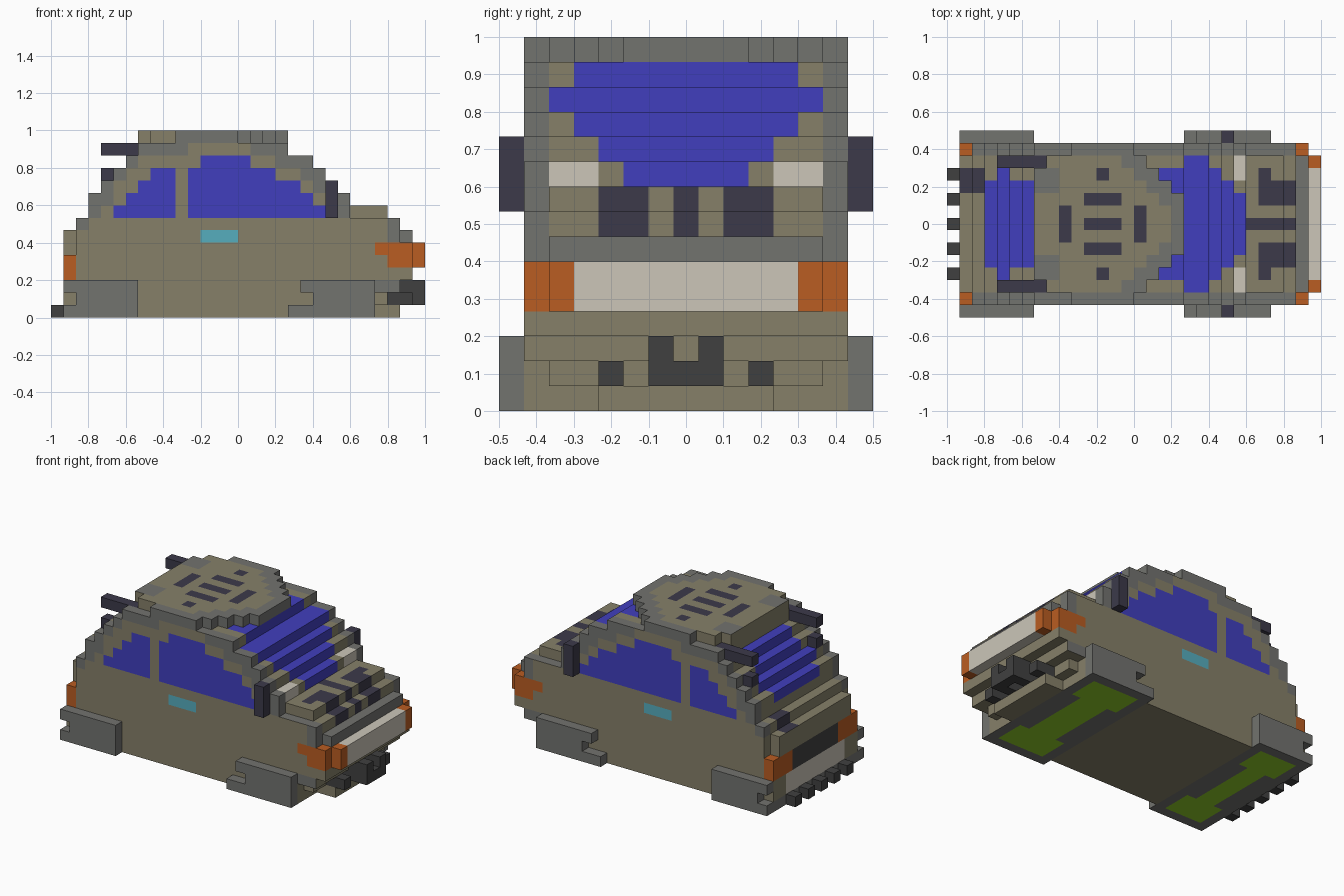
import bpy
import bmesh

if "Cube" in bpy.data.objects:
    bpy.data.objects.remove(bpy.data.objects["Cube"])

U = 1 / 15  # block size; grid is 30 x 15 x 15 blocks


def material(name, r, g, b):
    lin = [((c / 255 + 0.055) / 1.055) ** 2.4 for c in (r, g, b)]
    m = bpy.data.materials.new(name)
    m.diffuse_color = (*lin, 1)
    m.use_nodes = True
    m.node_tree.nodes["Principled BSDF"].inputs["Base Color"].default_value = m.diffuse_color
    return m


MATS = {n: material(n, *c) for n, c in {
    "tan": (134, 128, 105), "grey": (114, 115, 111), "blue": (65, 63, 190),
    "navy": (60, 58, 74), "charcoal": (64, 64, 64), "orange": (186, 93, 34),
    "cream": (204, 198, 185), "cyan": (86, 174, 190), "green": (145, 205, 40)}.items()}

cells = {}    # block -> part name
colour = {}   # part name -> base colour
paints = []   # (direction axis, sign, block ranges, colour)


def fill(part, col, i, j, k, mirror=False, existing=False):
    """Give a range of blocks to a part (ends exclusive)."""
    colour[part] = col
    for x in range(*i):
        for y in range(*j):
            for z in range(*k):
                for yy in ((y, 14 - y) if mirror else (y,)):
                    if not existing or (x, yy, z) in cells:
                        cells[x, yy, z] = part


def paint(axis, sign, col, i, j, k, mirror=False):
    paints.append((axis, sign, (i, j, k), col))
    if mirror:
        s = -sign if axis == 1 else sign
        paints.append((axis, s, (i, (15 - j[1], 15 - j[0]), k), col))


# Body: start and end of each layer, stepping in towards the roof
SPANS = [(1, 26), (1, 26), (1, 28), (1, 29), (1, 29), (2, 28), (2, 28), (2, 28),
         (3, 24), (3, 24), (4, 23), (5, 22), (6, 21), (7, 19)]
for k, span in enumerate(SPANS):
    fill("body", "tan", span, (1, 14), (k, k + 1))
fill("body", "tan", (1, 29), (2, 13), (5, 7))
fill("body", "tan", (26, 28), (4, 11), (0, 1))
fill("body", "tan", (26, 27), (2, 13), (1, 2))

# Hood with dark vents
fill("hood", "tan", (24, 27), (2, 13), (8, 9))
for k, end in ((7, 28), (8, 27)):
    fill("hood_vents", "navy", (24, end), (7, 8), (k, k + 1), existing=True)
    fill("hood_vents", "navy", (25, 26), (9, 12), (k, k + 1), True, True)
    fill("hood_vents", "navy", (26, end), (9, 11), (k, k + 1), True, True)

# Roof: curved front edge with a grey rim
for j, start, end in ((1, 10, 15), (2, 8, 16), (3, 7, 17), (4, 7, 18),
                      (5, 7, 19), (6, 7, 19), (7, 7, 19)):
    fill("roof", "tan", (start, end), (j, j + 1), (14, 15), True)
    rim = start if j == 1 else end - (2 if j < 6 else 1)
    fill("roof_rim", "grey", (rim, end), (j, j + 1), (14, 15), True)
paint(2, 1, "grey", (7, 9), (3, 5), (14, 15), True)
paint(2, 1, "navy", (9, 10), (6, 9), (14, 15))
paint(2, 1, "navy", (15, 16), (6, 9), (14, 15))
for j in (5, 7, 9):
    paint(2, 1, "navy", (11, 14), (j, j + 1), (14, 15))
paint(2, 1, "navy", (12, 13), (3, 4), (14, 15), True)

# Grey pillars along the stepped outline
for k, a, b, c, d in ((13, 7, 11, 16, 19), (12, 6, 7, 18, 21), (11, 5, 6, 20, 22),
                      (10, 4, 5, 21, 23), (9, 3, 5, 23, 24), (8, 3, 4, 23, 24),
                      (7, 2, 3, 27, 28)):
    fill("pillars", "grey", (a, b), (1, 2), (k, k + 1), True)
    fill("pillars", "grey", (c, d), (1, 2), (k, k + 1), True)
paint(2, 1, "grey", (3, 28), (1, 2), (6, 14), True)
fill("grille_bar", "grey", (28, 29), (2, 13), (6, 7))
fill("grille_bar", "grey", (27, 28), (1, 2), (6, 7), True)

# Windscreen and rear window
for i0, i1, j, k in ((17, 19, 3, 13), (19, 21, 2, 12), (21, 22, 3, 11), (22, 23, 4, 10),
                     (23, 24, 5, 9)):
    fill("windscreen", "blue", (i0, i1), (j, 15 - j), (k, k + 1))
for i, j, k in ((6, 4, 12), (5, 4, 11), (4, 3, 10), (3, 4, 9)):
    fill("rear_window", "blue", (i, i + 1), (j, 15 - j), (k, k + 1))

# Side windows and door handles
for k, a, b in ((8, 5, 22), (9, 6, 21), (10, 7, 20), (11, 8, 18)):
    paint(1, -1, "blue", (a, 10), (1, 2), (k, k + 1), True)
    paint(1, -1, "blue", (11, b), (1, 2), (k, k + 1), True)
paint(1, -1, "blue", (12, 16), (1, 2), (12, 13), True)
paint(1, -1, "cyan", (12, 15), (1, 2), (6, 7), True)

# Headlights, turn signals and upper lamps
fill("headlight_panel", "cream", (29, 30), (3, 12), (4, 6))
fill("front_signals", "orange", (29, 30), (2, 3), (4, 6), True)
fill("front_signals", "orange", (28, 29), (1, 2), (4, 6), True)
fill("front_signals", "orange", (27, 28), (1, 2), (4, 6), True)
fill("front_signals", "orange", (26, 27), (1, 2), (5, 6), True)
fill("upper_lamps", "cream", (23, 24), (2, 4), (9, 10), True)

# Front bumper tubes
paint(1, -1, "grey", (26, 28), (1, 2), (2, 3), True)
fill("bumper_tubes", "charcoal", (28, 30), (6, 7), (2, 3), True)
fill("bumper_tubes", "charcoal", (27, 30), (6, 7), (1, 2), True)
fill("bumper_tubes", "charcoal", (29, 30), (7, 8), (1, 2))
fill("bumper_tubes", "charcoal", (27, 29), (4, 5), (1, 2), True)

# Rear: tail lights, plates, deck lid patch, teeth
fill("tail_lights", "orange", (1, 2), (1, 4), (3, 5), True)
paint(0, -1, "charcoal", (1, 2), (4, 11), (3, 5))
paint(0, -1, "cream", (1, 2), (3, 12), (1, 3))
paint(0, -1, "grey", (1, 2), (1, 14), (0, 1))
paint(2, 1, "navy", (1, 3), (10, 12), (6, 8))
paint(0, -1, "navy", (2, 3), (10, 12), (7, 8))
for j in range(3, 12, 2):
    fill("rear_teeth", "charcoal", (0, 1), (j, j + 1), (0, 1))

# Rear spoiler bars and mirrors
fill("spoiler_bars", "navy", (4, 8), (2, 3), (13, 14), True)
fill("spoiler_bars", "navy", (4, 5), (2, 3), (11, 12), True)
fill("side_mirrors", "navy", (22, 23), (0, 1), (8, 11), True)

# Fenders, with green axle and wheel shapes underneath
for k, rear, front in ((0, 1, 19), (1, 2, 21), (2, 1, 20)):
    fill("fenders", "grey", (rear, 7), (0, 1), (k, k + 1), True)
    fill("fenders", "grey", (front, 26), (0, 1), (k, k + 1), True)
for a, b in ((1, 7), (19, 26)):
    paint(2, -1, "grey", (a, b), (0, 15), (0, 1))
    paint(2, -1, "green", (a + 1, b - 1), (1, 4), (0, 1), True)
    paint(2, -1, "green", (a + 2, b - 2), (4, 11), (0, 1))


def face_colour(cell, axis, sign):
    col = colour[cells[cell]]
    for a, s, box, c in paints:
        if (a, s) == (axis, sign) and all(lo <= v < hi for v, (lo, hi) in zip(cell, box)):
            col = c
    return col


# One mesh per part, made of its exposed faces only
for part in sorted(set(cells.values())):
    mesh = bpy.data.meshes.new(part)
    bm = bmesh.new()
    verts, slots = {}, []
    for cell in [c for c, p in cells.items() if p == part]:
        for axis in range(3):
            for sign in (-1, 1):
                near = list(cell)
                near[axis] += sign
                if tuple(near) in cells:
                    continue
                ring = []
                for du, dv in ((0, 0), (1, 0), (1, 1), (0, 1))[::sign]:
                    p = list(cell)
                    p[axis] += sign > 0
                    p[(axis + 1) % 3] += du
                    p[(axis + 2) % 3] += dv
                    p = tuple(p)
                    if p not in verts:
                        verts[p] = bm.verts.new((p[0] * U - 1, p[1] * U - 0.5, p[2] * U))
                    ring.append(verts[p])
                col = face_colour(cell, axis, sign)
                if col not in slots:
                    slots.append(col)
                    mesh.materials.append(MATS[col])
                bm.faces.new(ring).material_index = slots.index(col)
    bm.to_mesh(mesh)
    bm.free()
    bpy.context.collection.objects.link(bpy.data.objects.new(part, mesh))
